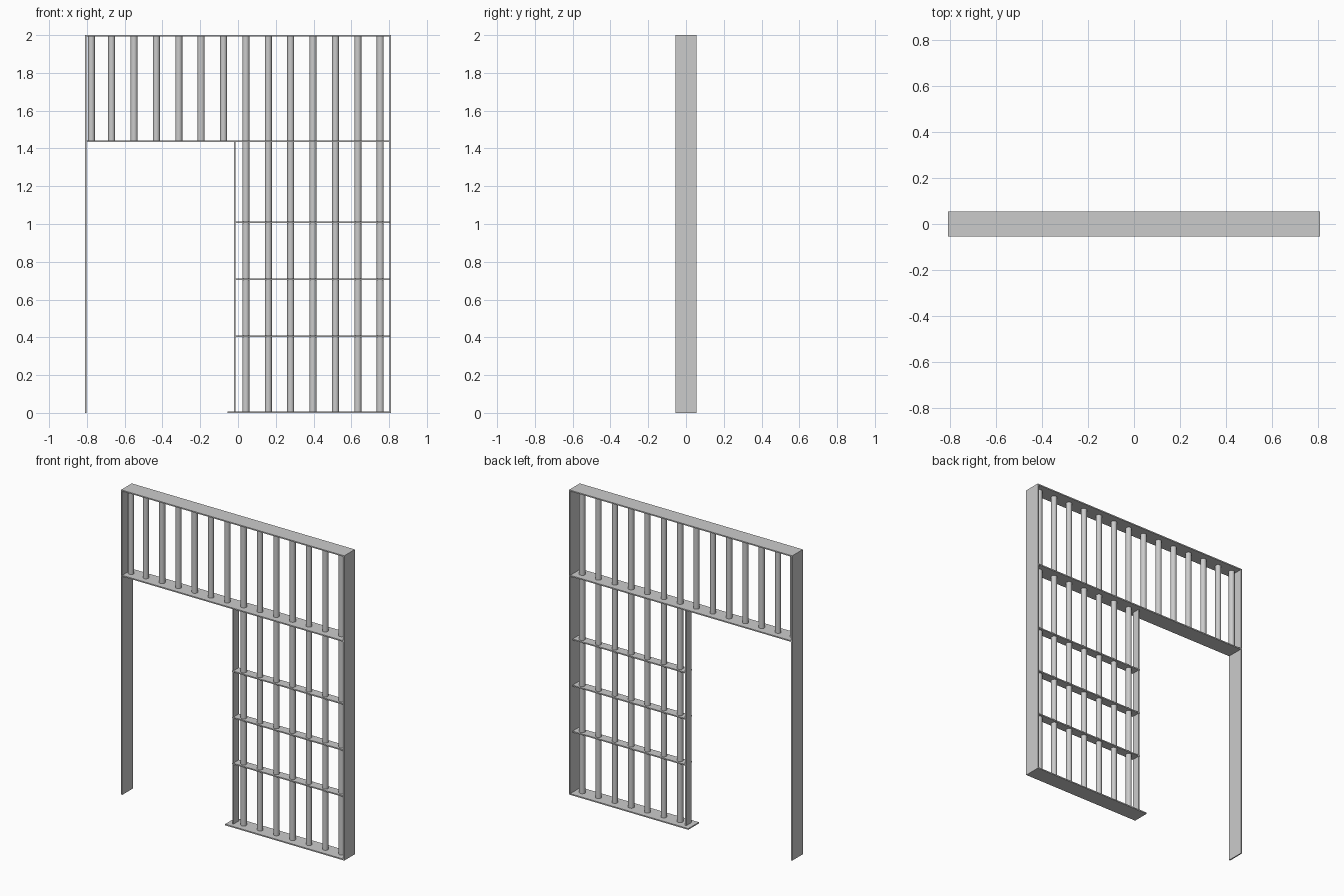
import bpy

if "Cube" in bpy.data.objects:
    bpy.data.objects.remove(bpy.data.objects["Cube"])

X, D, H = 0.81, 0.055, 2.0     # half width, half depth, height
T = 0.008                      # plate thickness
MID = 1.437                    # lintel height
R = 0.0185                     # bar radius


def plate(name, x0, x1, z0, z1, half_depth=D):
    bpy.ops.mesh.primitive_cube_add(size=1, location=((x0 + x1) / 2, 0, (z0 + z1) / 2))
    ob = bpy.context.object
    ob.name = name
    ob.scale = (x1 - x0, 2 * half_depth, z1 - z0)
    bpy.ops.object.transform_apply(location=False, rotation=False, scale=True)


def bar(name, x, z0, z1):
    bpy.ops.mesh.primitive_cylinder_add(vertices=24, radius=R, depth=z1 - z0,
                                        location=(x, 0, (z0 + z1) / 2))
    bpy.context.object.name = name
    bpy.ops.object.shade_smooth_by_angle()


# outer frame
plate("left_post", -X, -X + T, 0, H)
plate("right_post", X - T, X, 0, H)
plate("top_plate", -X, X, H - T, H)
plate("lintel_plate", -X, X, MID - T / 2, MID + T / 2)
plate("bottom_plate", -0.055, X, 0, T)

# doorway jamb and flat cross rails
plate("door_jamb", -0.022, -0.014, 0, MID, 0.028)
for z in (0.405, 0.707, 1.01):
    plate("cross_rail", -0.022, X - T, z - T / 2, z + T / 2, 0.03)

# short bars over the doorway
for x in [-0.776] + [0.042 - 0.1185 * i for i in range(1, 7)]:
    bar("short_bar", x, MID, H - T / 2)

# full height bars
for i in range(7):
    bar("long_bar", 0.042 + 0.1185 * i, T / 2, H - T / 2)
